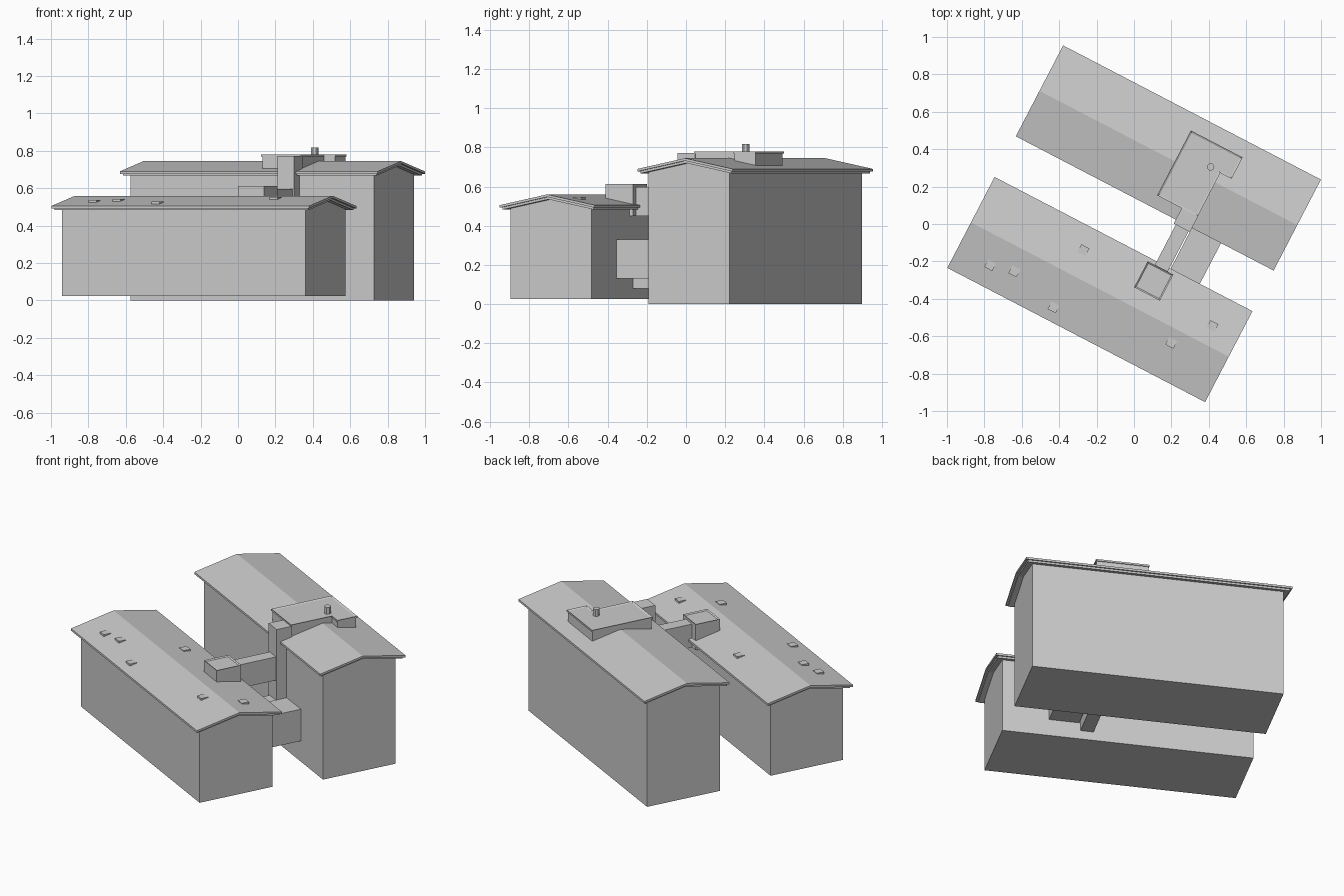
import bpy, bmesh, math

if "Cube" in bpy.data.objects:
    bpy.data.objects.remove(bpy.data.objects["Cube"])

ANGLE = math.radians(-27.5)   # both blocks share one rotated plan grid (u along, v across)
SLOPE = 0.2
HALF_ROOF = 0.274


def finish(name, bm):
    bmesh.ops.recalc_face_normals(bm, faces=bm.faces)
    me = bpy.data.meshes.new(name)
    bm.to_mesh(me)
    bm.free()
    ob = bpy.data.objects.new(name, me)
    ob.rotation_euler.z = ANGLE
    bpy.context.collection.objects.link(ob)
    return ob


def extrude(bm, pts, offset):
    face = bm.faces.new([bm.verts.new(p) for p in pts])
    new = bmesh.ops.extrude_face_region(bm, geom=[face])["geom"]
    bmesh.ops.translate(bm, vec=offset, verts=[g for g in new if isinstance(g, bmesh.types.BMVert)])
    return [g for g in new if isinstance(g, bmesh.types.BMFace)]


def prism(name, outline, z0, z1, rim=0.0):
    """Vertical prism; rim gives a recessed flat roof."""
    bm = bmesh.new()
    top = extrude(bm, [(x, y, z0) for x, y in outline], (0, 0, z1 - z0))
    if rim:
        bmesh.ops.recalc_face_normals(bm, faces=bm.faces)
        bmesh.ops.inset_region(bm, faces=top, thickness=rim, use_even_offset=True)
        bmesh.ops.translate(bm, vec=(0, 0, -0.006), verts=list(top[0].verts))
    return finish(name, bm)


def box(name, u0, u1, v0, v1, z0, z1, rim=0.0):
    return prism(name, [(u0, v0), (u1, v0), (u1, v1), (u0, v1)], z0, z1, rim)


def gable(name, profile, half_len):
    bm = bmesh.new()
    extrude(bm, [(-half_len, v, z) for v, z in profile], (2 * half_len, 0, 0))
    return finish(name, bm)


def roof_slab(name, vc, ridge, half_w, half_len, thick):
    eave = ridge - SLOPE * half_w
    gable(name, [(vc - half_w, eave), (vc, ridge), (vc + half_w, eave),
                 (vc + half_w, eave - thick), (vc, ridge - thick), (vc - half_w, eave - thick)], half_len)


def block(name, vc, base, ridge):
    # walls rise into the gable under the roof
    w, top = 0.2335, ridge - 0.02
    gable(name + "_walls", [(vc - w, base), (vc + w, base), (vc + w, top - SLOPE * w),
                            (vc, top), (vc - w, top - SLOPE * w)], 0.733)
    # roof sheet and the smaller fascia layer below it
    roof_slab(name + "_roof", vc, ridge, HALF_ROOF, 0.777, 0.013)
    roof_slab(name + "_roof_fascia", vc, ridge - 0.012, HALF_ROOF - 0.012, 0.765, 0.013)


block("rear_block", 0.398, 0.0, 0.745)
block("front_block", -0.395, 0.025, 0.56)

# L-shaped plant room on the rear roof, with a thin overhanging cap
def l_shape(g):
    return [(0.044 - g, 0.198 - g), (0.278 + g, 0.198 - g), (0.278 + g, 0.46 - g),
            (0.346 + g, 0.46 - g), (0.346 + g, 0.579 + g), (0.044 - g, 0.579 + g)]

prism("plant_room", l_shape(0), 0.66, 0.772)
prism("plant_room_cap", l_shape(0.005), 0.769, 0.78, rim=0.01)

# flue on the plant room
bm = bmesh.new()
bmesh.ops.create_cone(bm, cap_ends=True, segments=8, radius1=0.02, radius2=0.02, depth=0.06)
bmesh.ops.translate(bm, vec=(0.223, 0.46, 0.787), verts=bm.verts)
finish("flue", bm)

# lift shaft against the rear block
box("lift_shaft", 0.187, 0.285, 0.10, 0.20, 0.08, 0.772)

# upper walkway and its head house on the front roof
box("upper_walkway", 0.20, 0.277, -0.15, 0.12, 0.45, 0.597)
box("head_house", 0.157, 0.312, -0.30, -0.143, 0.45, 0.612, rim=0.008)

# lower links between the blocks
box("lower_walkway", 0.20, 0.277, -0.17, 0.165, 0.08, 0.325)
box("lower_link_room", 0.284, 0.46, -0.17, 0.165, 0.13, 0.33)

# small level-topped roof vents on the front block
vents = [(-0.58, -0.55), (-0.45, -0.52), (-0.176, -0.593),
         (-0.175, -0.249), (0.47, -0.471), (0.624, -0.29)]
for i, (u, v) in enumerate(vents):
    z = 0.56 - SLOPE * abs(v + 0.395)
    box(f"roof_vent_{i + 1}", u - 0.024, u + 0.024, v - 0.023, v + 0.023, z - 0.015, z + 0.008)
